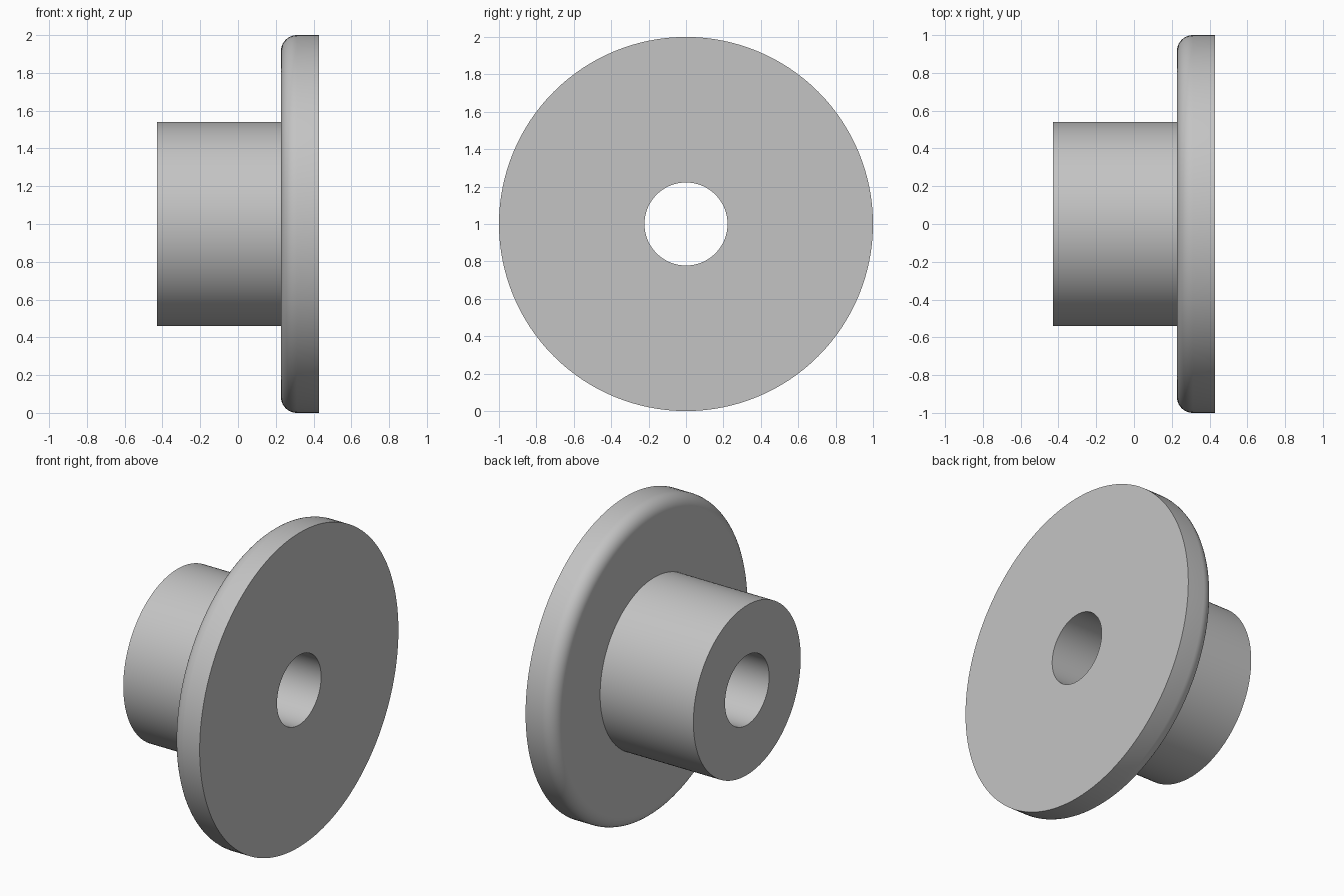
import bpy, bmesh
from math import cos, sin, pi, radians
from mathutils import Vector

cube = bpy.data.objects.get("Cube")
if cube:
    bpy.data.objects.remove(cube, do_unlink=True)

# Main dimensions, with the turning axis along x
BORE, HUB, RIM = 0.222, 0.54, 1.0
LEFT, SHOULDER, RIGHT = -0.43, 0.227, 0.43
FILLET, STEPS, SIDES = 0.085, 10, 128

grey = bpy.data.materials.new("light grey")
grey.use_nodes = True
colour = (0.55, 0.55, 0.55, 1)
grey.diffuse_color = colour
grey.node_tree.nodes["Principled BSDF"].inputs["Base Color"].default_value = colour

# Half section of hub and flange, as (x, radius), with a rounded rim edge
profile = [(LEFT, BORE), (LEFT, HUB), (SHOULDER, HUB)]
for i in range(STEPS + 1):
    a = pi / 2 * i / STEPS
    profile.append((SHOULDER + FILLET * (1 - cos(a)), RIM - FILLET * (1 - sin(a))))
profile += [(RIGHT, RIM), (RIGHT, BORE)]

# Turn the closed section into a solid
bm = bmesh.new()
verts = [bm.verts.new((x, 0, r)) for x, r in profile]
edges = [bm.edges.new((v, verts[(i + 1) % len(verts)])) for i, v in enumerate(verts)]
bmesh.ops.spin(bm, geom=verts + edges, cent=Vector(), axis=Vector((1, 0, 0)),
               angle=2 * pi, steps=SIDES, use_merge=False)
bmesh.ops.remove_doubles(bm, verts=bm.verts, dist=0.0001)
bmesh.ops.recalc_face_normals(bm, faces=bm.faces)
bmesh.ops.translate(bm, verts=bm.verts, vec=(0, 0, RIM))

mesh = bpy.data.meshes.new("flanged_bushing")
bm.to_mesh(mesh)
bm.free()
mesh.materials.append(grey)
bushing = bpy.data.objects.new("flanged_bushing", mesh)
bpy.context.collection.objects.link(bushing)

# Smooth round walls, sharp corners
bpy.ops.object.select_all(action="DESELECT")
bushing.select_set(True)
bpy.context.view_layer.objects.active = bushing
bpy.ops.object.shade_smooth_by_angle(angle=radians(30))
